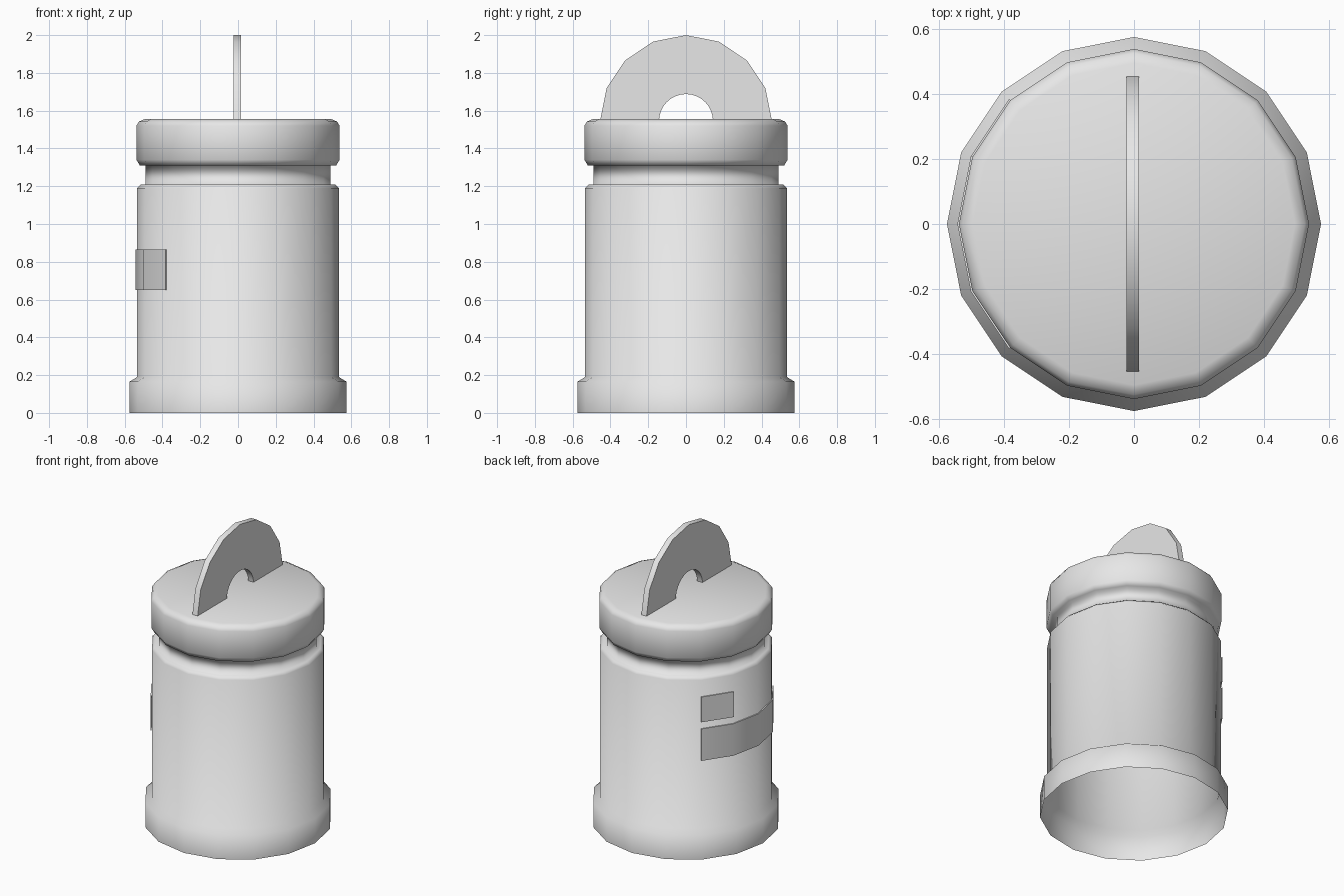
import bpy, bmesh, math
from math import sin, cos, radians, pi

if "Cube" in bpy.data.objects:
    bpy.data.objects.remove(bpy.data.objects["Cube"])

SIDES = 16
grey = bpy.data.materials.new("plain grey")
grey.use_nodes = True
grey.diffuse_color = (0.8, 0.8, 0.8, 1)
grey.node_tree.nodes["Principled BSDF"].inputs["Base Color"].default_value = (0.8, 0.8, 0.8, 1)


def finish(name, bm, smooth_angle):
    bmesh.ops.recalc_face_normals(bm, faces=bm.faces[:])
    mesh = bpy.data.meshes.new(name)
    bm.to_mesh(mesh)
    bm.free()
    mesh.materials.append(grey)
    obj = bpy.data.objects.new(name, mesh)
    bpy.context.collection.objects.link(obj)
    bpy.ops.object.select_all(action='DESELECT')
    obj.select_set(True)
    bpy.context.view_layer.objects.active = obj
    bpy.ops.object.shade_smooth_by_angle(angle=radians(smooth_angle))


def lathe(name, profile, smooth_angle):
    """Round shell from (radius, height) points, open below and closed on top."""
    bm = bmesh.new()
    rings = [[bm.verts.new((r * cos(2 * pi * i / SIDES), r * sin(2 * pi * i / SIDES), z))
              for i in range(SIDES)] for r, z in profile]
    for low, high in zip(rings, rings[1:]):
        for i in range(SIDES):
            j = (i + 1) % SIDES
            bm.faces.new((low[i], low[j], high[j], high[i]))
    bm.faces.new(rings[-1])
    finish(name, bm, smooth_angle)


def plate(name, start, segments, z0, z1, inner=0.536, outer=0.543):
    """Thin raised patch following the facets of the body."""
    bm = bmesh.new()
    rows = []
    for i in range(segments + 1):
        c, s = cos(radians(start + 22.5 * i)), sin(radians(start + 22.5 * i))
        rows.append([bm.verts.new((r * c, r * s, z)) for r, z in
                     ((inner, z0), (outer, z0), (outer, z1), (inner, z1))])
    for a, b in zip(rows, rows[1:]):
        for k in range(4):
            bm.faces.new((a[k], a[(k + 1) % 4], b[(k + 1) % 4], b[k]))
    bm.faces.new(rows[0])
    bm.faces.new(rows[-1][::-1])
    finish(name, bm, 30)


# Hollow canister in one shell: base flange, body, neck, lid
lathe("canister", [(0.575, 0), (0.575, 0.165), (0.534, 0.19),
                   (0.534, 1.19), (0.515, 1.21), (0.49, 1.21),
                   (0.49, 1.31), (0.52, 1.31), (0.538, 1.34),
                   (0.538, 1.52), (0.525, 1.542), (0.495, 1.555)], 95)

# Raised patches on the -x side
plate("wide_patch", 135, 4, 0.65, 0.865)
plate("small_patch", 135, 1, 0.91, 1.08)

# Handle: coarse outer arc, finer round finger hole
HUB = 1.545
bm = bmesh.new()
outline = [(0.455 * cos(pi * i / 8), HUB + 0.455 * sin(pi * i / 8)) for i in range(9)]
outline += [(-0.143 * cos(pi * i / 16), HUB + 0.143 * sin(pi * i / 16)) for i in range(17)]
face = bm.faces.new([bm.verts.new((-0.023, y, z)) for y, z in outline])
moved = bmesh.ops.extrude_face_region(bm, geom=[face])["geom"]
bmesh.ops.translate(bm, vec=(0.039, 0, 0),
                    verts=[v for v in moved if isinstance(v, bmesh.types.BMVert)])
finish("handle", bm, 30)
